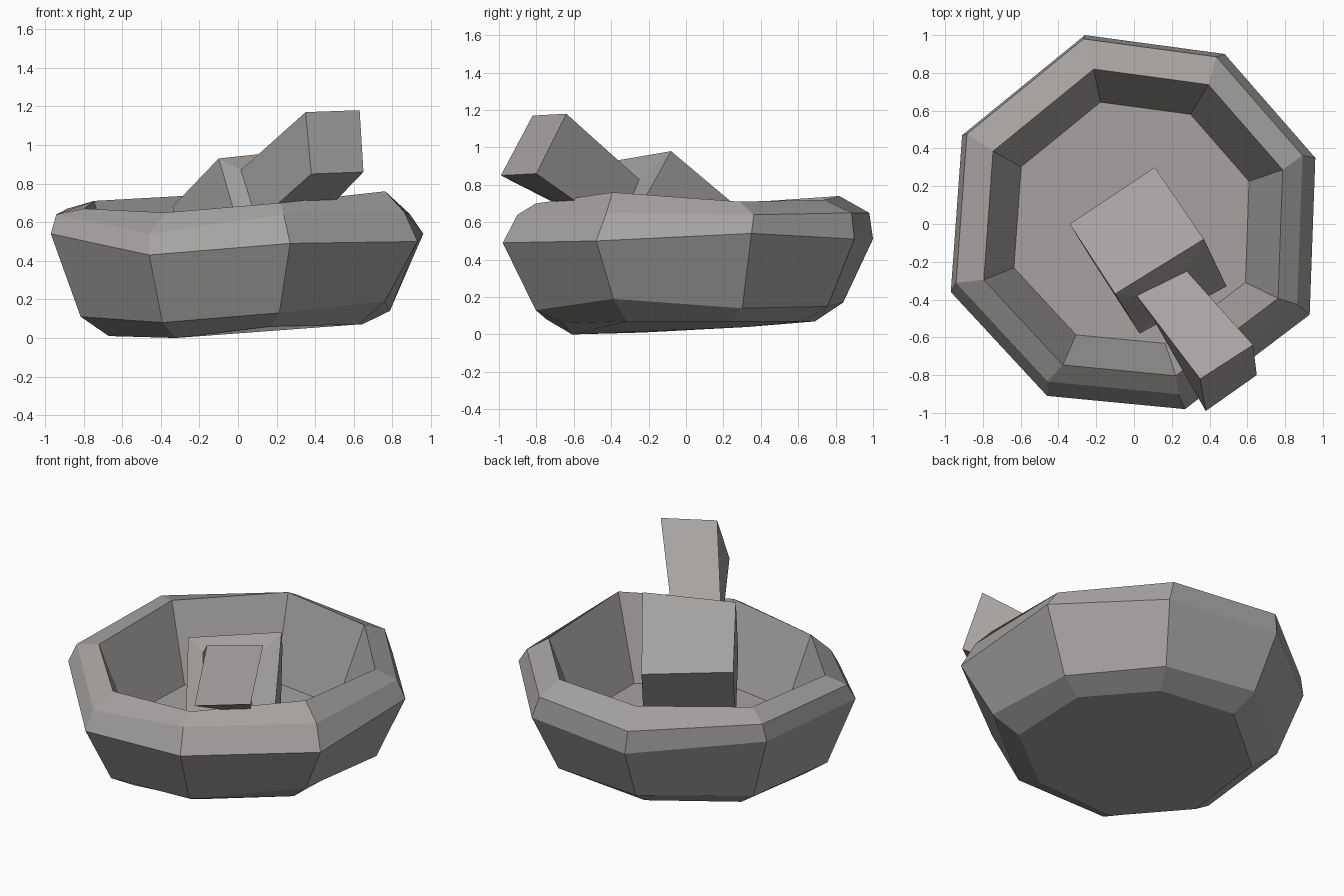
import bpy, bmesh

if "Cube" in bpy.data.objects:
    bpy.data.objects.remove(bpy.data.objects["Cube"])

stone = bpy.data.materials.new("grey stone")
stone.diffuse_color = (0.38, 0.365, 0.355, 1)
stone.use_nodes = True
stone.node_tree.nodes["Principled BSDF"].inputs["Base Color"].default_value = stone.diffuse_color


def loft(name, sections):
    """Bridge a stack of matching loops and cap both ends."""
    bm = bmesh.new()
    loops = [[bm.verts.new(p) for p in s] for s in sections]
    n = len(loops[0])
    for a, b in zip(loops, loops[1:]):
        for i in range(n):
            j = (i + 1) % n
            bm.faces.new((a[i], a[j], b[j], b[i]))
    bm.faces.new(loops[0])
    bm.faces.new(loops[-1])
    bmesh.ops.recalc_face_normals(bm, faces=bm.faces)
    mesh = bpy.data.meshes.new(name)
    bm.to_mesh(mesh)
    bm.free()
    mesh.materials.append(stone)
    obj = bpy.data.objects.new(name, mesh)
    bpy.context.collection.objects.link(obj)
    return obj


# Bowl: one uneven octagon, scaled and shifted for each ring
outline = [(-.26, 1.0), (.48, .90), (.96, .35), (.93, -.48),
           (.27, -.98), (-.46, -.91), (-.97, -.36), (-.91, .47)]


def ring(scale, dx, dy, heights):
    return [(x * scale + dx, y * scale + dy, z)
            for (x, y), z in zip(outline, heights)]


loft("mortar_bowl", [
    ring(.68, -.01, .01, (.07, .07, .07, .07, .06, 0, .01, .04)),        # base
    ring(.83, -.01, .01, (.17, .15, .14, .19, .13, .08, .11, .14)),      # foot edge
    ring(1.0, 0, 0, (.51, .51, .54, .50, .49, .43, .54, .56)),           # widest
    ring(.95, -.02, .03, (.65, .65, .64, .65, .64, .54, .64, .67)),      # outer rim
    ring(.82, 0, 0, (.74, .72, .71, .76, .70, .65, .67, .71)),           # inner rim
    ring(.645, -.01, 0, (.23, .23, .23, .24, .23, .21, .22, .23)),       # inside floor
])

# Pestle: square sections from the grinding end to the flared handle end
loft("pestle", [
    [(-.34, .00, .68), (.11, .30, .66), (.24, .09, .22), (-.21, -.21, .23)],
    [(-.10, -.37, .93), (.37, -.08, .98), (.49, -.33, .53), (.03, -.58, .48)],
    [(.015, -.38, .87), (.28, -.25, .83), (.35, -.36, .55), (.10, -.50, .60)],
    [(.35, -.82, 1.17), (.63, -.64, 1.18), (.65, -.80, .86), (.38, -.99, .85)],
])
